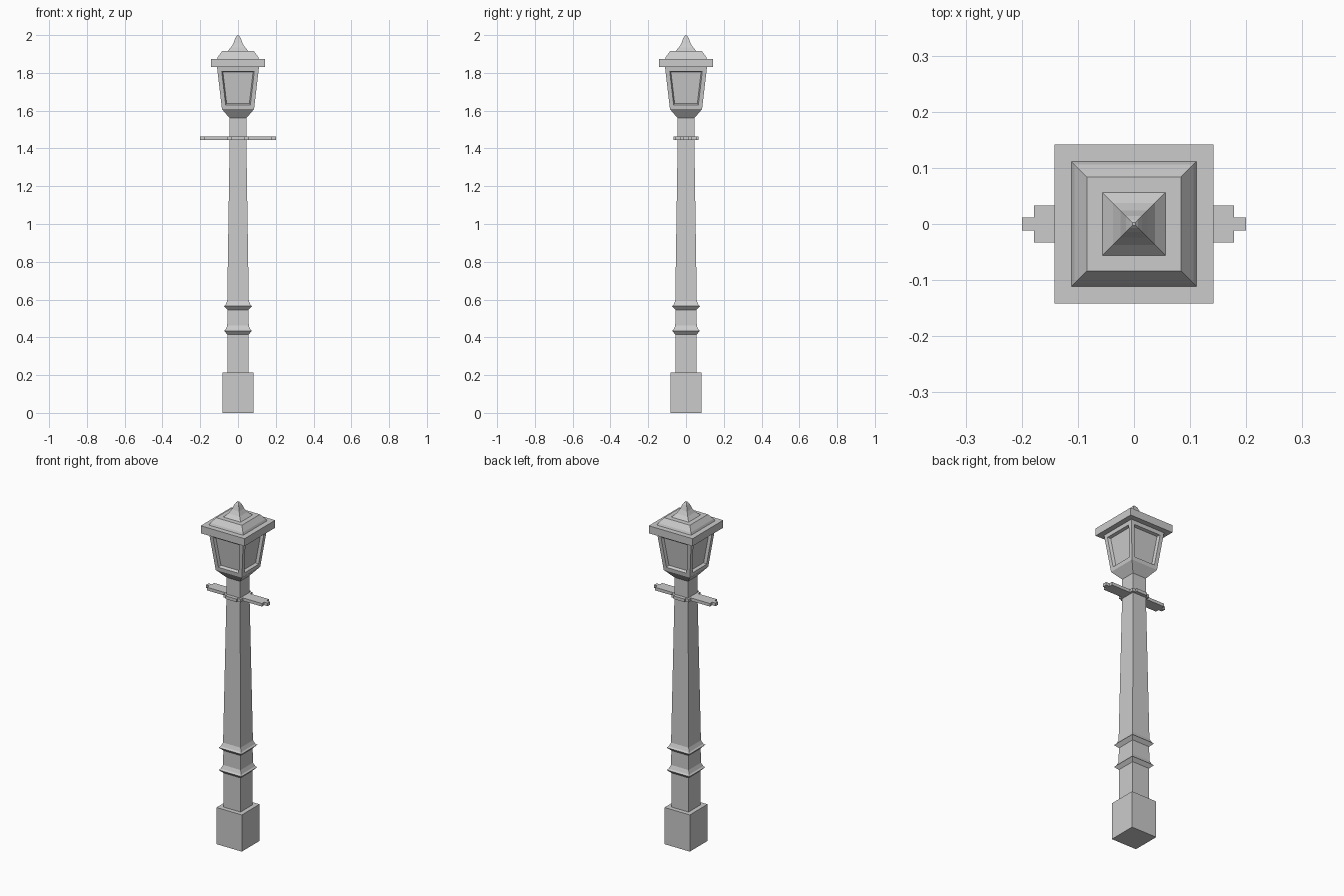
import bpy, bmesh

if "Cube" in bpy.data.objects:
    bpy.data.objects.remove(bpy.data.objects["Cube"])


def finish(name, bm):
    bmesh.ops.recalc_face_normals(bm, faces=bm.faces[:])
    me = bpy.data.meshes.new(name)
    bm.to_mesh(me)
    bm.free()
    ob = bpy.data.objects.new(name, me)
    bpy.context.collection.objects.link(ob)
    return ob


def square_sweep(profile):
    """Stack square sections from (half width, z) pairs; returns bmesh and side faces."""
    bm = bmesh.new()
    rings = [[bm.verts.new((sx * h, sy * h, z))
              for sx, sy in ((-1, -1), (1, -1), (1, 1), (-1, 1))]
             for h, z in profile]
    sides = []
    for a, b in zip(rings, rings[1:]):
        sides.append([bm.faces.new((a[i], a[(i + 1) % 4], b[(i + 1) % 4], b[i]))
                      for i in range(4)])
    bm.faces.new(rings[0][::-1])
    bm.faces.new(rings[-1])
    bmesh.ops.recalc_face_normals(bm, faces=bm.faces[:])
    return bm, sides


# Base block
finish("base_block", square_sweep([(0.082, 0), (0.082, 0.215)])[0])

# Post with two moulded bands and a tapering shaft
post = [(0.056, 0.215),
        (0.056, 0.415), (0.074, 0.434), (0.066, 0.441), (0.057, 0.462),
        (0.056, 0.546), (0.074, 0.565), (0.066, 0.572), (0.057, 0.593),
        (0.044, 1.45), (0.044, 1.56)]
finish("post", square_sweep(post)[0])

# Stepped ladder bar: quarter outline mirrored to all four sides
quarter = [(0.2, 0.012), (0.178, 0.012), (0.178, 0.033), (0.056, 0.033),
           (0.056, 0.055), (0.035, 0.055), (0.035, 0.065)]
half = quarter + [(-x, y) for x, y in reversed(quarter)]
outline = half + [(x, -y) for x, y in reversed(half)]
bm = bmesh.new()
face = bm.faces.new([bm.verts.new((x, y, 1.444)) for x, y in outline])
ext = bmesh.ops.extrude_face_region(bm, geom=[face])["geom"]
bmesh.ops.translate(bm, vec=(0, 0, 0.018),
                    verts=[v for v in ext if isinstance(v, bmesh.types.BMVert)])
finish("ladder_bar", bm)

# Lantern body with a recessed pane on each side
bm, sides = square_sweep([(0.044, 1.56), (0.085, 1.608), (0.111, 1.83)])
panes = sides[1]
bmesh.ops.inset_individual(bm, faces=panes, thickness=0.022, use_even_offset=True)
bmesh.ops.inset_individual(bm, faces=panes, thickness=0.006, depth=-0.016,
                           use_even_offset=True)
finish("lantern_body", bm)

# Roof slab, sloped tier and concave finial
roof = [(0.142, 1.83), (0.142, 1.874), (0.111, 1.874), (0.106, 1.886),
        (0.084, 1.915), (0.056, 1.915), (0.037, 1.935), (0.024, 1.957),
        (0.014, 1.985), (0.007, 1.996), (0.003, 2.0)]
finish("roof", square_sweep(roof)[0])
